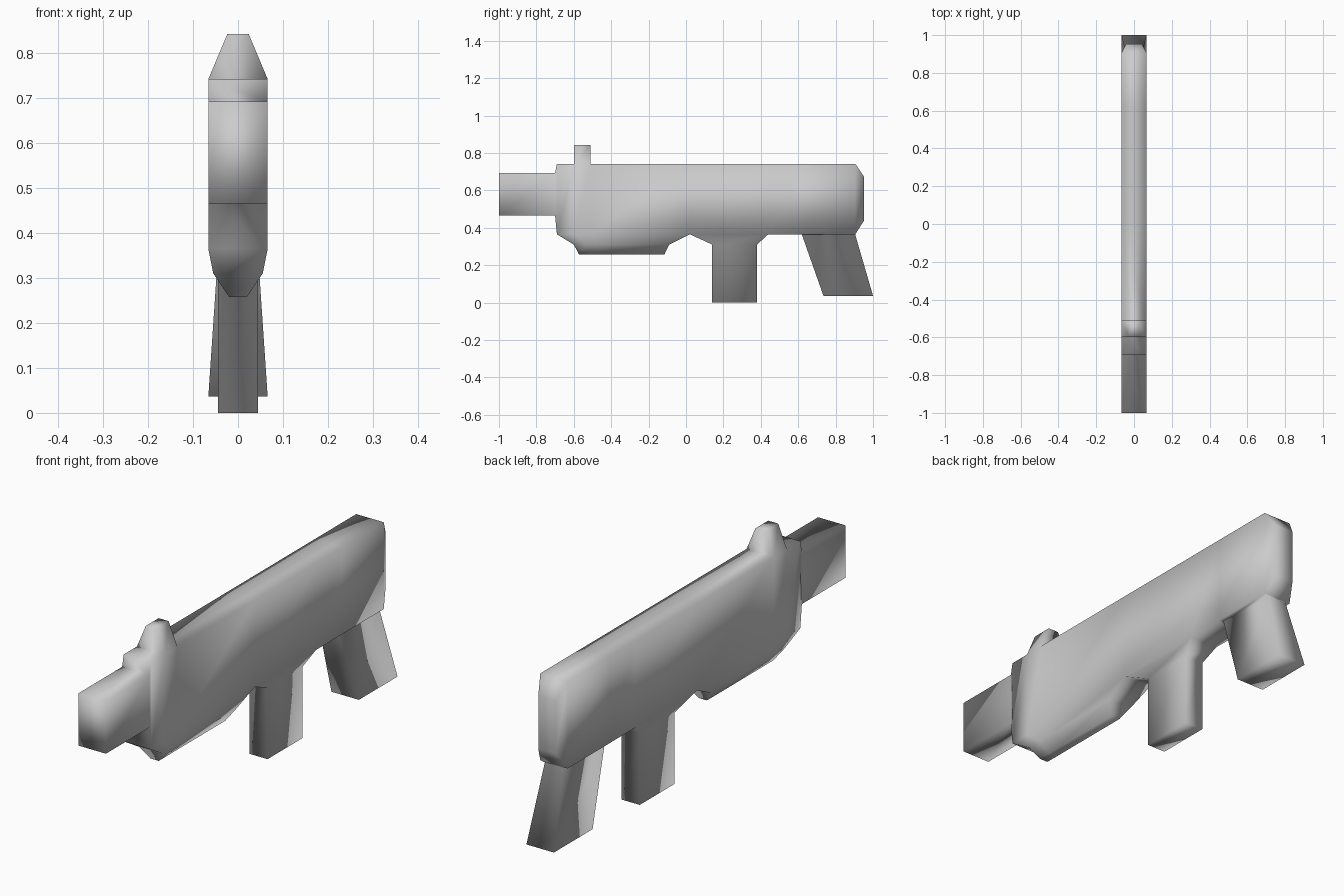
import bpy, bmesh

if "Cube" in bpy.data.objects:
    bpy.data.objects.remove(bpy.data.objects["Cube"])

HW = 0.066  # half width of the body
bm = bmesh.new()


def ring(y, hw, z0, z1):
    return [bm.verts.new((x, y, z)) for x, z in ((-hw, z0), (hw, z0), (hw, z1), (-hw, z1))]


def grow(y0, y1, side, steps):
    """Extrude the top (+1) or bottom (-1) body faces between y0 and y1.
    Each step gives the new y range, half width and height."""
    faces = [f for f in bm.faces
             if f.normal.z * side > 0.99
             and all(y0 - 0.001 <= v.co.y <= y1 + 0.001 for v in f.verts)]
    a, b = y0, y1
    for na, nb, hw, z in steps:
        res = bmesh.ops.extrude_face_region(bm, geom=faces)['geom']
        bmesh.ops.delete(bm, geom=faces, context='FACES_ONLY')
        faces = [g for g in res if isinstance(g, bmesh.types.BMFace)]
        for v in {v for f in faces for v in f.verts}:
            t = (v.co.y - a) / (b - a)
            v.co = (hw if v.co.x > 0 else -hw, na + t * (nb - na), z)
        a, b = na, nb


# Barrel, receiver and chamfered rear end as one loft along y
sections = [(-1.0, HW, 0.465, 0.692), (-0.70, HW, 0.465, 0.692)]
sections += [(y, HW, 0.365, 0.742) for y in (-0.69, -0.598, -0.51, 0.02, 0.44, 0.62, 0.905)]
sections += [(0.953, 0.042, 0.44, 0.67)]
rings = [ring(*s) for s in sections]
for r, s in zip(rings, rings[1:]):
    for i in range(4):
        j = (i + 1) % 4
        bm.faces.new((r[i], r[j], s[j], s[i]))
bm.faces.new(rings[0])
bm.faces.new(rings[-1])
bmesh.ops.recalc_face_normals(bm, faces=bm.faces)
bm.normal_update()

# Front sight
grow(-0.598, -0.51, 1, [(-0.598, -0.51, 0.024, 0.842)])
# Fore-end below the receiver
grow(-0.69, 0.02, -1, [(-0.60, -0.09, 0.055, 0.31), (-0.572, -0.115, 0.02, 0.258)])
# Magazine
grow(0.02, 0.44, -1, [(0.14, 0.38, 0.044, 0.31), (0.14, 0.38, 0.044, 0.0)])
# Raked grip, set in slightly under the receiver
grow(0.62, 0.905, -1, [(0.62, 0.905, 0.044, 0.362), (0.735, 1.0, HW, 0.036)])

bmesh.ops.recalc_face_normals(bm, faces=bm.faces)
mesh = bpy.data.meshes.new("blaster_body")
bm.to_mesh(mesh)
bm.free()
mesh.shade_smooth()

grey = bpy.data.materials.new("plain grey")
grey.diffuse_color = (0.6, 0.6, 0.6, 1)
grey.use_nodes = True
grey.node_tree.nodes["Principled BSDF"].inputs["Base Color"].default_value = grey.diffuse_color
mesh.materials.append(grey)
bpy.context.collection.objects.link(bpy.data.objects.new("blaster_body", mesh))
